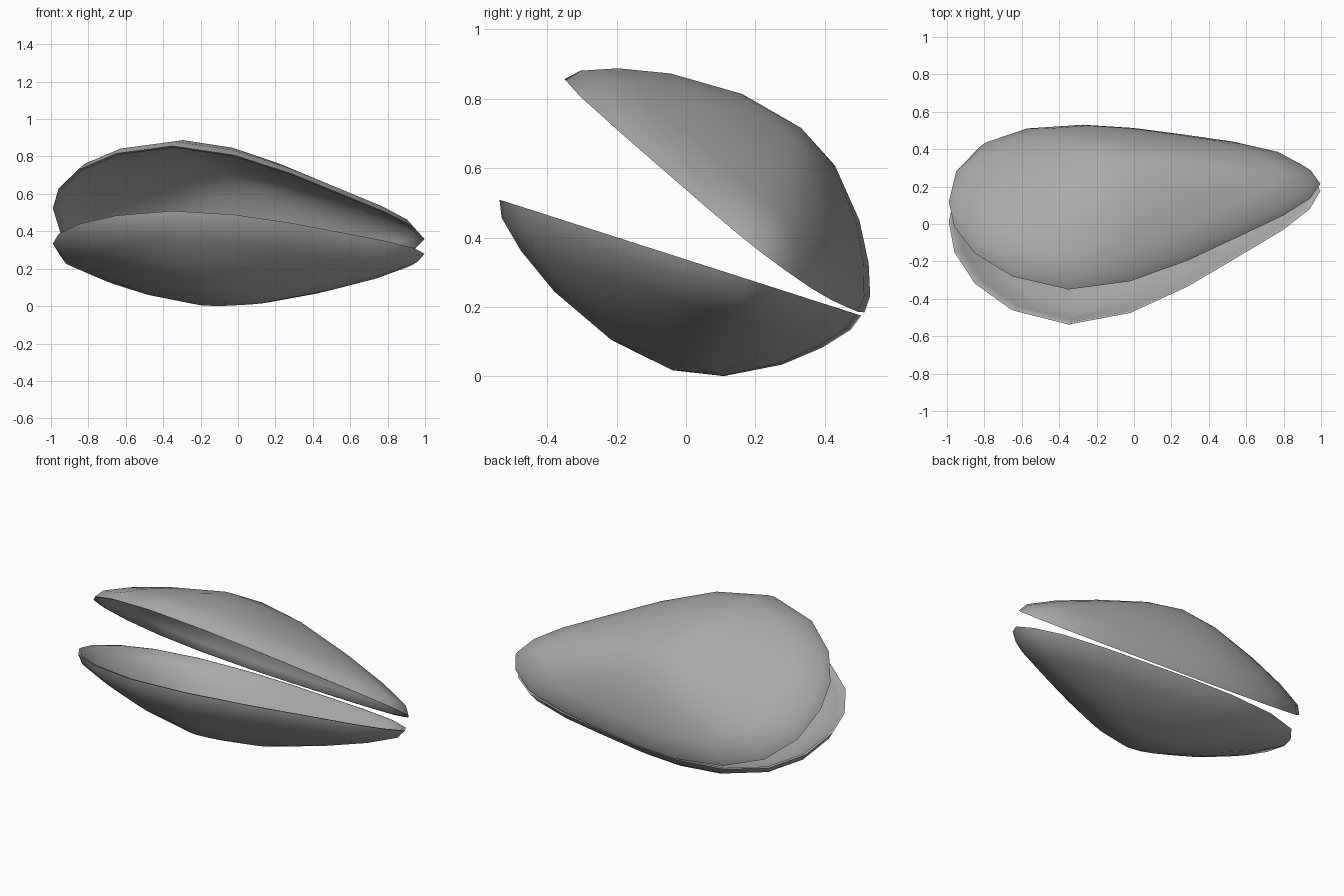
import bpy, bmesh

if "Cube" in bpy.data.objects:
    bpy.data.objects.remove(bpy.data.objects["Cube"])

# Shell outline (x, distance from the hinge), counted round the rim
OUTLINE = [(-0.99, 0.52), (-0.96, 0.69), (-0.85, 0.866), (-0.65, 1.015), (-0.35, 1.095),
           (-0.02, 1.03), (0.29, 0.88), (0.58, 0.70), (0.80, 0.562), (0.94, 0.446),
           (0.997, 0.344), (0.945, 0.255), (0.80, 0.16), (0.55, 0.095), (0.27, 0.052),
           (0.0, 0.015), (-0.28, 0.0), (-0.59, 0.035), (-0.82, 0.14), (-0.95, 0.31)]
CENTRE = (-0.07, 0.47)

# Bowl profile (scale along x, scale across, depth): outside from rim to apex, then inside
OUTER = [(1.0, 1.0, 0.0), (0.965, 0.965, 0.048), (0.80, 0.835, 0.121),
         (0.55, 0.63, 0.204), (0.24, 0.31, 0.287)]
INNER = [(0.982, 0.978, 0.0), (0.94, 0.94, 0.042), (0.78, 0.815, 0.108),
         (0.53, 0.61, 0.190), (0.23, 0.30, 0.272)]
OUTER_APEX, INNER_APEX = 0.316, 0.300

grey = bpy.data.materials.new("shell_grey")
grey.diffuse_color = (0.4, 0.4, 0.4, 1)
grey.use_nodes = True
grey.node_tree.nodes["Principled BSDF"].inputs["Base Color"].default_value = grey.diffuse_color


def shell(name, place):
    bm = bmesh.new()

    def ring(sx, sv, depth):
        return [bm.verts.new(place(CENTRE[0] + sx * (x - CENTRE[0]),
                                   CENTRE[1] + sv * (v - CENTRE[1]), depth))
                for x, v in OUTLINE]

    outer = [ring(*p) for p in OUTER]
    inner = [ring(*p) for p in INNER]
    strips = outer[::-1] + inner
    n = len(OUTLINE)
    for a, b in zip(strips, strips[1:]):
        for i in range(n):
            j = (i + 1) % n
            bm.faces.new((a[i], a[j], b[j], b[i]))
    for last, depth in ((outer[-1], OUTER_APEX), (inner[-1], INNER_APEX)):
        tip = bm.verts.new(place(*CENTRE, depth))
        for i in range(n):
            bm.faces.new((last[i], last[(i + 1) % n], tip))
    bmesh.ops.recalc_face_normals(bm, faces=bm.faces)
    mesh = bpy.data.meshes.new(name)
    bm.to_mesh(mesh)
    bm.free()
    mesh.materials.append(grey)
    ob = bpy.data.objects.new(name, mesh)
    bpy.context.collection.objects.link(ob)
    bpy.ops.object.select_all(action='DESELECT')
    ob.select_set(True)
    bpy.context.view_layer.objects.active = ob
    bpy.ops.object.shade_smooth_by_angle(angle=1.4)


def lower(x, v, d):
    return (x, 0.505 - 0.952 * v - 0.305 * d, 0.175 + 0.305 * v - 0.952 * d)


def upper(x, v, d):
    d -= 0.036 * (x + 0.3)          # slight sideways tilt
    return (x, 0.515 - 0.791 * v + 0.612 * d, 0.185 + 0.612 * v + 0.791 * d)


# Two halves opening from the back hinge
shell("lower_shell", lower)
shell("upper_shell", upper)
